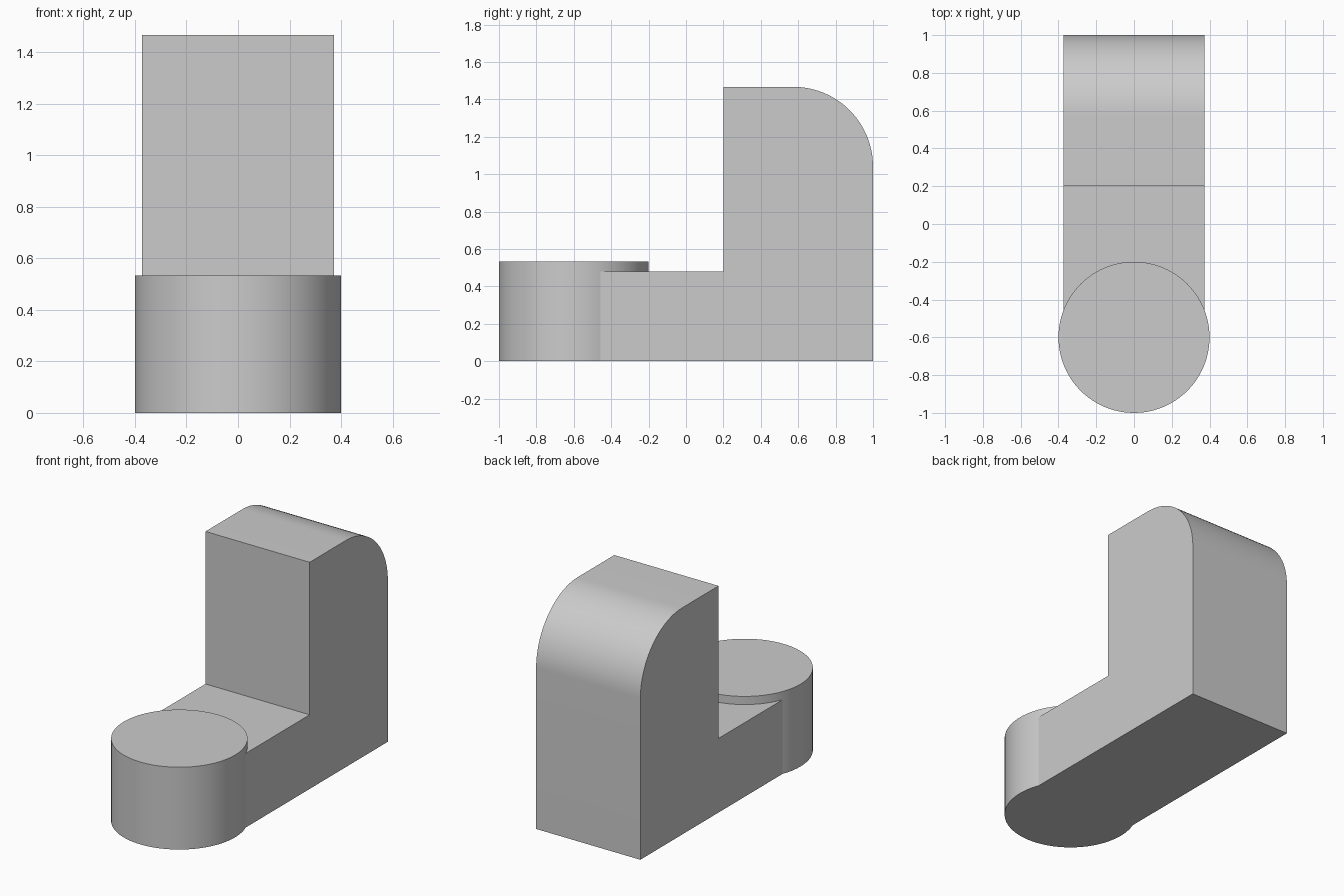
import bpy
import bmesh
from math import sin, cos, pi, radians
from mathutils import Matrix

cube = bpy.data.objects.get("Cube")
if cube:
    bpy.data.objects.remove(cube, do_unlink=True)

HALF_W = 0.373
ARM_Z, TOP_Z, DISC_Z = 0.48, 1.467, 0.533
DISC_Y, DISC_R = -0.6, 0.4
ROUND_R = 0.427

grey = bpy.data.materials.new("plain grey")
grey.use_nodes = True
colour = (0.6, 0.6, 0.6, 1)
grey.diffuse_color = colour
grey.node_tree.nodes["Principled BSDF"].inputs["Base Color"].default_value = colour


def finish(bm, name):
    bmesh.ops.recalc_face_normals(bm, faces=bm.faces)
    mesh = bpy.data.meshes.new(name)
    bm.to_mesh(mesh)
    bm.free()
    mesh.materials.append(grey)
    obj = bpy.data.objects.new(name, mesh)
    bpy.context.collection.objects.link(obj)
    return obj


# L-shaped body: side profile with a rounded upper back corner, extruded in x
profile = [(DISC_Y, 0), (DISC_Y, ARM_Z), (0.2, ARM_Z), (0.2, TOP_Z)]
steps = 24
for i in range(steps + 1):
    a = pi / 2 * (1 - i / steps)
    profile.append((1 - ROUND_R + ROUND_R * cos(a), TOP_Z - ROUND_R + ROUND_R * sin(a)))
profile.append((1, 0))
bm = bmesh.new()
side = bm.faces.new([bm.verts.new((-HALF_W, y, z)) for y, z in profile])
ext = bmesh.ops.extrude_face_region(bm, geom=[side], use_keep_orig=True)
moved = [v for v in ext["geom"] if isinstance(v, bmesh.types.BMVert)]
bmesh.ops.translate(bm, verts=moved, vec=(2 * HALF_W, 0, 0))
body = finish(bm, "bracket_body")

# Round pad at the front
bm = bmesh.new()
bmesh.ops.create_cone(bm, cap_ends=True, segments=96, radius1=DISC_R, radius2=DISC_R,
                      depth=DISC_Z, matrix=Matrix.Translation((0, DISC_Y, DISC_Z / 2)))
pad = finish(bm, "round_pad")

# Fuse the pad into the body as one solid
join = body.modifiers.new("fuse", 'BOOLEAN')
join.operation = 'UNION'
join.solver = 'EXACT'
join.object = pad
bpy.ops.object.select_all(action='DESELECT')
body.select_set(True)
bpy.context.view_layer.objects.active = body
bpy.ops.object.modifier_apply(modifier=join.name)
bpy.data.objects.remove(pad, do_unlink=True)
bpy.ops.object.shade_smooth_by_angle(angle=radians(20))
